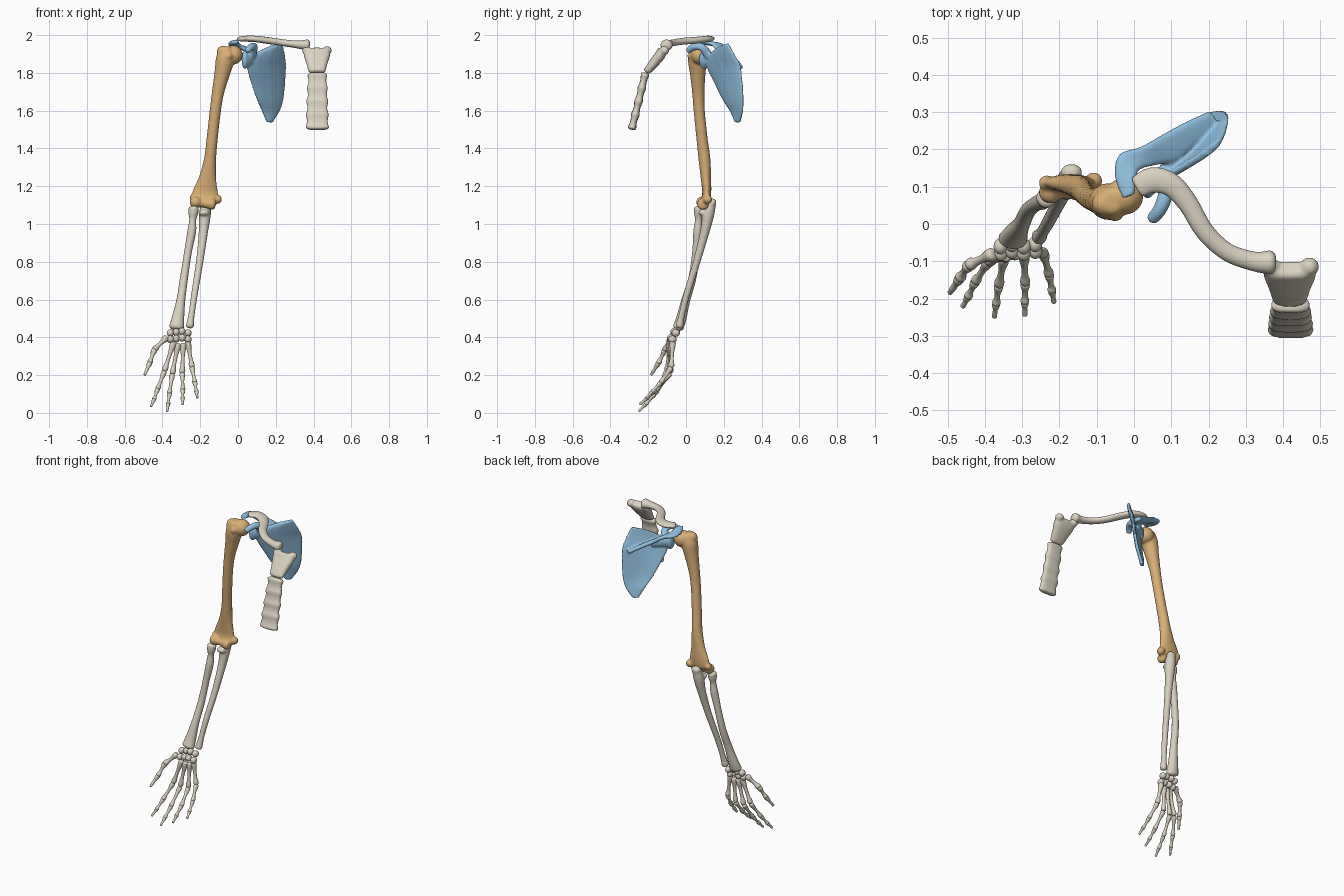
import bpy
import bmesh
import math
from mathutils import Vector, Matrix

cube = bpy.data.objects.get("Cube")
if cube:
    bpy.data.objects.remove(cube, do_unlink=True)

X, Y, Z = Vector((1, 0, 0)), Vector((0, 1, 0)), Vector((0, 0, 1))
SIDES = 16


def material(name, rgb):
    mat = bpy.data.materials.new(name)
    mat.use_nodes = True
    mat.diffuse_color = (*rgb, 1)
    mat.node_tree.nodes["Principled BSDF"].inputs["Base Color"].default_value = (*rgb, 1)
    return mat


BONE = material("pale bone", (.70, .65, .54))
TAN = material("tan bone", (.70, .43, .18))
BLUE = material("blue bone", (.29, .54, .76))


def spline(rows, steps=4):
    """Catmull-Rom interpolation through rows of numbers."""
    pts = [Vector(r) for r in rows]
    out = []
    for i in range(len(pts) - 1):
        a, b, c, d = pts[max(i - 1, 0)], pts[i], pts[i + 1], pts[min(i + 2, len(pts) - 1)]
        for s in range(steps):
            t = s / steps
            out.append(b + (c - a) * (t / 2) + (a * 2 - b * 5 + c * 4 - d) * (t * t / 2)
                       + (b * 3 - a - c * 3 + d) * (t ** 3 / 2))
    return out + [pts[-1]]


def skin(bm, sections, power=1.0, bow=0.0):
    """Closed skin over sections, each a centre and two half axes."""
    rings = []
    for centre, u, v in sections:
        ring = []
        for k in range(SIDES):
            a = math.tau * k / SIDES
            c, s = math.cos(a), math.sin(a)
            c, s = (math.copysign(abs(w) ** power, w) for w in (c, s))
            p = centre + u * c + v * s + v.normalized() * (bow * u.length * (1 - c * c))
            ring.append(bm.verts.new(p))
        rings.append(ring)
    for r, q in zip(rings, rings[1:]):
        for k in range(SIDES):
            j = (k + 1) % SIDES
            bm.faces.new((r[k], r[j], q[j], q[k]))
    bm.faces.new(rings[0][::-1])
    bm.faces.new(rings[-1])


def tube(bm, rows, ref=X, power=1.0):
    """Rounded shaft; rows are x, y, z, radius and an optional second radius."""
    pts = spline([r if len(r) == 5 else (*r, r[3]) for r in rows])
    sections = []
    for i, p in enumerate(pts):
        t = Vector(pts[min(i + 1, len(pts) - 1)][:3]) - Vector(pts[max(i - 1, 0)][:3])
        t.normalize()
        u = (ref - t * ref.dot(t)).normalized()
        sections.append((Vector(p[:3]), u * p[3], t.cross(u) * p[4], t))
    caps = []
    for (c, u, v, t), sign in ((sections[0], -1), (sections[-1], 1)):
        r = min(u.length, v.length) * sign
        caps.append([(c + t * r * h, u * f, v * f) for h, f in ((.3, .88), (.5, .6))])
    skin(bm, caps[0][::-1] + [s[:3] for s in sections] + caps[1], power)


def sheet(bm, pairs, thick, bow=0.0):
    """Thin plate between pairs of opposite border points."""
    pts = spline([(*a, *b) for a, b in pairs])
    sections = []
    for i, p in enumerate(pts):
        a, b = Vector(p[:3]), Vector(p[3:])
        n, m = pts[min(i + 1, len(pts) - 1)], pts[max(i - 1, 0)]
        along = Vector(n[:3]) + Vector(n[3:]) - Vector(m[:3]) - Vector(m[3:])
        u = (b - a) / 2
        sections.append(((a + b) / 2, u, u.cross(along).normalized() * thick))
    skin(bm, sections, .65, bow)


def blob(bm, centre, size):
    """Ellipsoid knob."""
    size = size if isinstance(size, tuple) else (size,) * 3
    bmesh.ops.create_uvsphere(bm, u_segments=16, v_segments=10, radius=1,
                              matrix=Matrix.Translation(centre) @ Matrix.Diagonal((*size, 1)))


def finish(bm, name, mat, voxel=0.0, rounds=4):
    """Make the object; voxel fuses its pieces into one soft surface."""
    bmesh.ops.recalc_face_normals(bm, faces=bm.faces)
    for f in bm.faces:
        f.smooth = True
    mesh = bpy.data.meshes.new(name)
    bm.to_mesh(mesh)
    bm.free()
    mesh.materials.append(mat)
    ob = bpy.data.objects.new(name, mesh)
    bpy.context.collection.objects.link(ob)
    if voxel:
        fuse = ob.modifiers.new("fuse", "REMESH")
        fuse.mode = "VOXEL"
        fuse.voxel_size = voxel
        fuse.use_smooth_shade = True
        soft = ob.modifiers.new("soften", "SMOOTH")
        soft.factor, soft.iterations = .5, rounds
    return ob


# Humerus: shaft, ball head, tubercles, hinge and epicondyles
bm = bmesh.new()
tube(bm, [(-.06, .06, 1.92, .04), (-.068, .06, 1.87, .05), (-.083, .062, 1.8, .042),
          (-.105, .065, 1.7, .033), (-.12, .07, 1.6, .03), (-.137, .085, 1.45, .03),
          (-.147, .097, 1.35, .032), (-.16, .105, 1.25, .045, .028),
          (-.172, .11, 1.17, .068, .024), (-.175, .105, 1.13, .07, .025)])
for centre, size in (((-.025, .075, 1.895), .051), ((-.08, .055, 1.91), .034),
                     ((-.05, .028, 1.89), .022), ((-.108, .115, 1.13), .024),
                     ((-.235, .11, 1.14), .021), ((-.225, .085, 1.115), .031)):
    blob(bm, centre, size)
tube(bm, [(-.225, .088, 1.11, .028), (-.185, .09, 1.11, .022), (-.135, .09, 1.105, .032)], Z)
finish(bm, "humerus", TAN, .0065)

# Scapula: bowed blade, spine running into the acromion, socket and coracoid
bm = bmesh.new()
sheet(bm, [((.152, .262, 1.54), (.18, .285, 1.537)), ((.125, .235, 1.6), (.215, .3, 1.59)),
           ((.098, .195, 1.66), (.238, .305, 1.65)), ((.067, .15, 1.75), (.25, .3, 1.75)),
           ((.047, .115, 1.82), (.254, .288, 1.84)), ((.045, .105, 1.87), (.25, .262, 1.89)),
           ((.1, .135, 1.91), (.24, .237, 1.935)), ((.165, .175, 1.94), (.23, .222, 1.958))],
      .011, .1)
sheet(bm, [((.225, .27, 1.82), (.2, .302, 1.83)), ((.17, .215, 1.85), (.145, .277, 1.865)),
           ((.115, .17, 1.88), (.075, .24, 1.905)), ((.07, .16, 1.905), (.02, .208, 1.94)),
           ((.015, .145, 1.945), (-.04, .187, 1.95)), ((.005, .11, 1.965), (-.052, .13, 1.952)),
           ((.002, .08, 1.967), (-.03, .068, 1.962))], .012)
blob(bm, (.037, .1, 1.87), (.018, .032, .05))
tube(bm, [(.04, .1, 1.87, .04, .025), (.075, .135, 1.87, .032, .02),
          (.12, .175, 1.86, .02, .012)], Z)
tube(bm, [(.07, .12, 1.89, .024), (.085, .085, 1.935, .021), (.07, .04, 1.937, .019),
          (.05, .015, 1.918, .017)])
finish(bm, "scapula", BLUE, .006, 3)

# Clavicle: S-curve, flat at the shoulder and flared at the breastbone
bm = bmesh.new()
tube(bm, [(.012, .1, 1.98, .013, .03), (.05, .118, 1.981, .016, .034), (.1, .105, 1.979, .017, .031),
          (.145, .055, 1.973, .018, .027), (.19, -.02, 1.967, .018, .025),
          (.25, -.075, 1.958, .018, .024), (.32, -.1, 1.95, .021, .026),
          (.365, -.103, 1.947, .03, .032)], Z)
finish(bm, "clavicle", BONE)

# Breastbone: shield-shaped top with a neck notch, and a scalloped body
bm = bmesh.new()
tube(bm, [(.418, -.125, 1.915, .068, .027), (.418, -.14, 1.89, .07, .028),
          (.418, -.168, 1.855, .058, .026), (.418, -.205, 1.81, .046, .02)], X, .75)
for x in (.365, .471):
    blob(bm, (x, -.115, 1.918), (.026, .026, .024))
finish(bm, "manubrium", BONE, .0065)

bm = bmesh.new()
tube(bm, [(.42, -.217 - .068 * t, 1.79 - .28 * t, .05 + .01 * t + .004 * math.cos(t * 25),
           .02 + .003 * math.cos(t * 25)) for t in (i / 12 for i in range(13))], X, .7)
finish(bm, "sternum_body", BONE, .0065, 3)

# Forearm
bm = bmesh.new()
tube(bm, [(-.17, .13, 1.1, .028), (-.175, .118, 1.05, .032), (-.183, .1, .96, .025),
          (-.203, .057, .8, .02), (-.23, .005, .63, .018), (-.246, -.022, .52, .017),
          (-.255, -.035, .46, .022)])
blob(bm, (-.18, .09, 1.06), (.03, .026, .018))
blob(bm, (-.168, .138, 1.112), (.03, .024, .024))
finish(bm, "ulna", BONE, .0065)

bm = bmesh.new()
tube(bm, [(-.235, .07, 1.08, .027), (-.237, .068, 1.055, .025), (-.24, .066, 1.02, .018),
          (-.245, .062, .96, .023), (-.265, .053, .85, .02), (-.285, .035, .72, .021),
          (-.302, 0, .6, .023), (-.318, -.025, .5, .033, .027), (-.325, -.04, .455, .039, .029)])
finish(bm, "radius", BONE)

# Wrist: two rows of four small bones
for row in range(2):
    for col in range(4):
        bm = bmesh.new()
        blob(bm, (-.358 + .031 * col, -.06 - .018 * row + .006 * (col % 2),
                  .423 - .034 * row + .004 * (col % 3)), (.019, .022, .02))
        finish(bm, f"wrist_bone_{row + 1}_{col + 1}", BONE)


def small_bone(name, a, b, base, waist, end):
    """Waisted hand bone between two joints."""
    bm = bmesh.new()
    a, b = Vector(a), Vector(b)
    tube(bm, [(*a.lerp(b, t), r) for t, r in
              ((.06, base), (.18, base * .95), (.42, waist), (.7, waist), (.87, end), (.95, end))])
    finish(bm, name, BONE)


# Hand: each digit is a chain of joints from wrist to tip
DIGITS = {
    "thumb": [(-.378, -.08, .4), (-.443, -.11, .335), (-.467, -.145, .265), (-.495, -.186, .2)],
    "index": [(-.34, -.085, .375), (-.39, -.1, .22), (-.426, -.155, .125),
              (-.445, -.195, .07), (-.46, -.222, .035)],
    "middle": [(-.316, -.08, .37), (-.348, -.09, .205), (-.363, -.165, .1),
               (-.37, -.215, .045), (-.375, -.25, .008)],
    "ring": [(-.29, -.075, .37), (-.295, -.083, .21), (-.292, -.16, .12),
             (-.293, -.21, .075), (-.293, -.245, .045)],
    "little": [(-.267, -.07, .38), (-.243, -.078, .24), (-.228, -.135, .16),
               (-.22, -.18, .11), (-.215, -.21, .08)],
}
for digit, joints in DIGITS.items():
    parts = ["metacarpal", "upper_segment", "middle_segment", "tip_segment"]
    if digit == "thumb":
        parts.remove("middle_segment")
    for i, part in enumerate(parts):
        k = (1.1 if digit == "thumb" else 1) * (1 - .12 * i)
        end = .007 if part == "tip_segment" else .015 * k
        small_bone(f"{digit}_{part}", joints[i], joints[i + 1], .0165 * k, .0105 * k, end)
